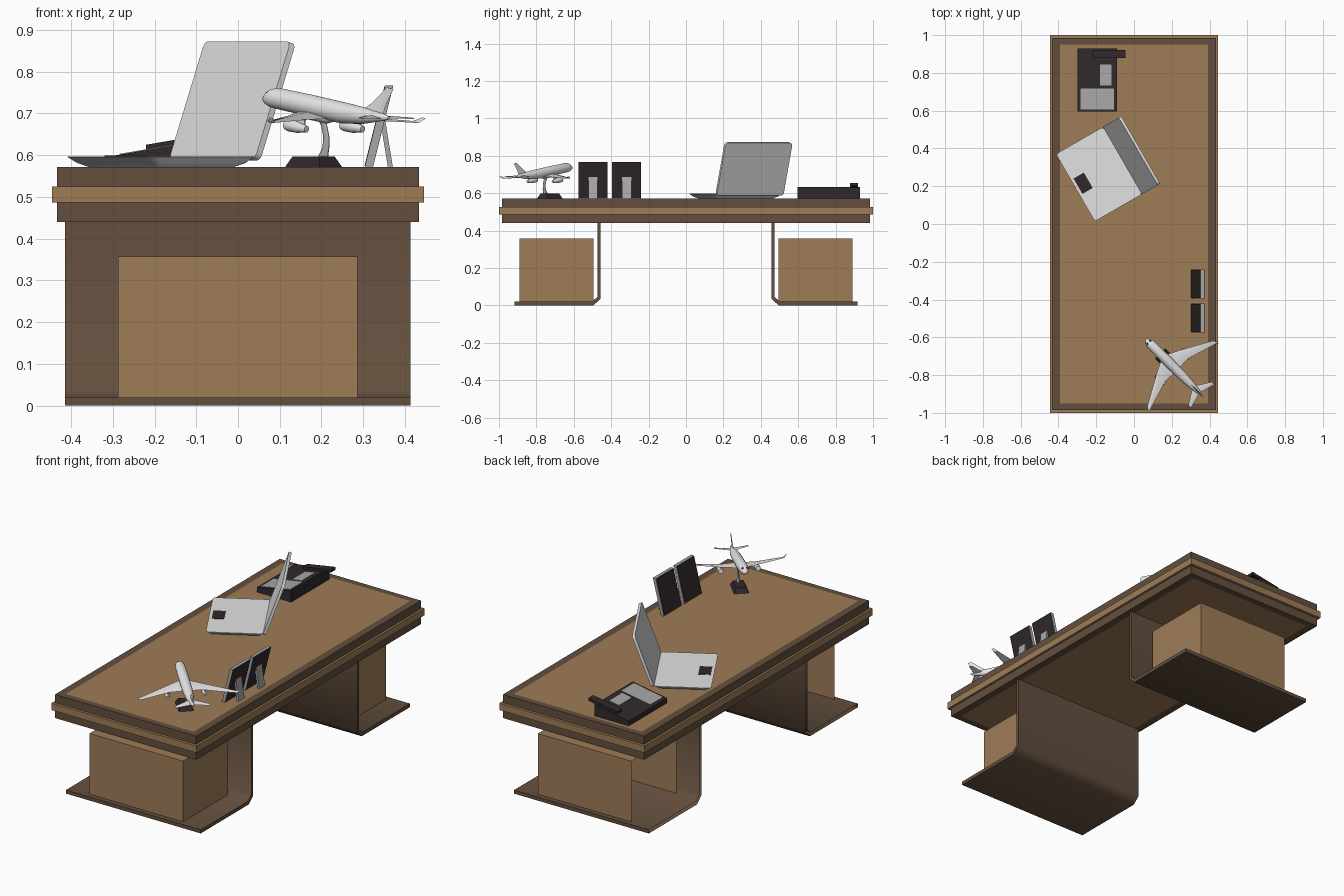
import bpy, bmesh, math
from mathutils import Matrix

if "Cube" in bpy.data.objects:
    bpy.data.objects.remove(bpy.data.objects["Cube"])


def material(name, r, g, b):
    m = bpy.data.materials.new(name)
    m.diffuse_color = [(c / 255) ** 2.2 for c in (r, g, b)] + [1]
    m.use_nodes = True
    m.node_tree.nodes["Principled BSDF"].inputs["Base Color"].default_value = m.diffuse_color
    return m


WOOD = material("light wood", 157, 123, 88)
DARK = material("dark wood", 99, 80, 64)
BLACK = material("black plastic", 52, 45, 48)
SILVER = material("silver", 226, 226, 226)
GREY = material("grey", 166, 166, 166)
WHITE = material("aircraft white", 230, 230, 230)
I = Matrix.Identity(4)


def finish(bm, name, mats, M=I, smooth=0, rule=None):
    """Turn a bmesh into an object; rule(centre) picks a material slot."""
    if len(bm.faces) > 4:
        bmesh.ops.recalc_face_normals(bm, faces=bm.faces)
    if rule:
        for f in bm.faces:
            f.material_index = rule(f.calc_center_median())
    bm.transform(M)
    if M.determinant() < 0:
        bmesh.ops.reverse_faces(bm, faces=bm.faces)
    me = bpy.data.meshes.new(name)
    bm.to_mesh(me)
    bm.free()
    for m in mats:
        me.materials.append(m)
    ob = bpy.data.objects.new(name, me)
    bpy.context.collection.objects.link(ob)
    if smooth:
        bpy.ops.object.select_all(action='DESELECT')
        ob.select_set(True)
        bpy.context.view_layer.objects.active = ob
        bpy.ops.object.shade_smooth_by_angle(angle=math.radians(smooth))
    return ob


def loft(name, rings, mat, M=I, smooth=0, rule=None, first_cap=True):
    """Skin a list of equal-length point rings and cap the ends."""
    bm = bmesh.new()
    vs = [[bm.verts.new(p) for p in r] for r in rings]
    n = len(rings[0])
    for a, b in zip(vs, vs[1:]):
        for i in range(n):
            j = (i + 1) % n
            bm.faces.new((a[i], a[j], b[j], b[i]))
    if first_cap:
        bm.faces.new(vs[0])
    bm.faces.new(vs[-1])
    return finish(bm, name, mat if isinstance(mat, list) else [mat], M, smooth, rule)


def rect(x, y, z):
    return [(x[0], y[0], z), (x[1], y[0], z), (x[1], y[1], z), (x[0], y[1], z)]


def box(name, x, y, z, mat, M=I):
    return loft(name, [rect(x, y, k) for k in z], mat, M)


def rounded(x, y, z, r, n=4):
    """Rounded rectangle ring at height z."""
    pts = []
    for q, (cx, cy) in enumerate([(x[1] - r, y[1] - r), (x[0] + r, y[1] - r),
                                  (x[0] + r, y[0] + r), (x[1] - r, y[0] + r)]):
        for k in range(n + 1):
            a = math.pi / 2 * (q + k / n)
            pts.append((cx + r * math.cos(a), cy + r * math.sin(a), z))
    return pts


# ---- desk top: one stepped shell, light band, light inlay above and below
steps = [(.392, .95, .44), (.433, .985, .44), (.433, .985, .487), (.445, 1, .487), (.445, 1, .525),
         (.433, .985, .525), (.433, .985, .571), (.392, .95, .571)]
loft("desk_top", [rect((-a, a), (-b, b), z) for a, b, z in steps], [DARK, WOOD],
     rule=lambda c: int(.486 < c.z < .526 or (abs(c.x) < .1 and abs(c.y) < .1)))

# ---- bent leg panels and pedestals, both open on the chair side
leg = [(.457, .44), (.457, .035), (.495, 0), (.917, 0), (.917, .02), (.503, .02), (.472, .045), (.472, .44)]
for side, tag in ((1, "back"), (-1, "front")):
    S = Matrix.Diagonal((1, side, 1, 1))
    loft(tag + "_leg", [[(x, y, z) for y, z in leg] for x in (-.414, .413)], DARK, S, 60, first_cap=False)
    bm = bmesh.new()
    foot = [(-.288, .494), (.286, .494), (.286, .89), (-.288, .89)]
    lo = [bm.verts.new((x, y, .02)) for x, y in foot]
    hi = [bm.verts.new((x, y, .357)) for x, y in foot]
    for i in range(3):
        bm.faces.new((lo[i], lo[i + 1], hi[i + 1], hi[i]))
    bm.faces.new(hi)
    finish(bm, tag + "_pedestal", [WOOD], S)

# ---- laptop: local x runs from front edge to hinge
L = Matrix.Translation((-.307, .194, 0)) @ Matrix.Rotation(math.radians(30), 4, 'Z')
loft("laptop_base", [rounded((.035, .25), (-.175, .175), .572, .015),
                     rounded((.015, .27), (-.193, .193), .581, .015),
                     rounded((-.004, .285), (-.206, .206), .595, .015),
                     rounded((-.004, .285), (-.206, .206), .597, .015)], SILVER, L, 40)
box("laptop_touchpad", (.012, .075), (-.047, .047), (.596, .599), BLACK, L)
tilt = L @ Matrix.Translation((.283, 0, .592)) @ Matrix.Rotation(math.radians(-70.7), 4, 'Y')
loft("laptop_screen", [rounded((0, .297), (-.206, .206), z, .016) for z in (-.015, 0)], SILVER, tilt, 40)


# ---- desk phone: wedge body, plates, handset
def wedge(name, x, y, lift, thick, mat):
    def ring(v):
        t = [.634 + (k + .09) * .17 + lift for k in x]
        b = [.571, .571] if thick is None else [k - thick for k in t]
        return [(x[0], v, b[0]), (x[1], v, b[1]), (x[1], v, t[1]), (x[0], v, t[0])]
    loft(name, [ring(v) for v in y], mat)


wedge("phone_body", (-.30, -.09), (.595, .93), 0, None, BLACK)
wedge("phone_keypad", (-.283, -.105), (.607, .717), .002, .004, GREY)
wedge("phone_display", (-.18, -.12), (.732, .845), .002, .004, GREY)
wedge("phone_handset", (-.22, -.045), (.878, .92), .013, .016, BLACK)

# ---- two picture frames leaning back on struts
for i, y in enumerate((-.4975, -.3175)):
    w = .0775
    slab = lambda a, b, h0, h1, ww: [rect((a + (h - .57) * .25, b + (h - .57) * .25), (y - ww, y + ww), h)
                                     for h in (h0, h1)]
    loft(f"frame_{i}", slab(.304, .322, .571, .767, w), GREY)
    loft(f"frame_front_{i}", slab(.302, .305, .574, .765, w - .003), BLACK)
    loft(f"frame_back_{i}", slab(.321, .323, .573, .766, w - .001), BLACK)
    loft(f"frame_strut_{i}", [rect((a, a + .012), (y - .025, y + .025), h)
                              for a, h in ((.359, .571), (.338, .70))], GREY)

# ---- model aircraft: local x is forward, nose at origin
P = Matrix.Translation((.063, -.611, .743)) @ Matrix.Rotation(math.radians(135), 4, 'Z')
A = P @ Matrix.Rotation(math.radians(-8.9), 4, 'Y')


def tube(name, stations, mat, M=A, y=0, n=20, rule=None):
    """Round body from (distance behind nose, radius, height) stations."""
    rings = [[(-s, y + r * math.cos(2 * math.pi * k / n), z + r * math.sin(2 * math.pi * k / n))
              for k in range(n)] for s, r, z in stations]
    return loft(name, rings, mat, M, 40, rule)


def foil(s0, s1, y, z, t):
    m = s0 + (s1 - s0) * .35
    return [(-s0, y, z), (-m, y, z + t), (-s1, y, z), (-m, y, z - t)]


tube("fuselage", [(0, .003, -.007), (.005, .010, -.006), (.014, .0165, -.004), (.026, .022, -.002),
                  (.045, .0255, 0), (.16, .0265, 0), (.27, .0258, 0), (.34, .020, .004),
                  (.40, .010, .010), (.425, .004, .012)], [WHITE, BLACK],
     rule=lambda c: int(.014 < -c.x < .026 and .007 < c.z < .015))
tube("belly_fairing", [(.13, .006, -.016), (.15, .018, -.016), (.22, .018, -.016), (.25, .006, -.016)], WHITE)
for sgn, tag in ((1, "left"), (-1, "right")):
    S = A @ Matrix.Diagonal((1, sgn, 1, 1))
    loft(tag + "_wing", [foil(.128, .238, 0, -.018, .007), foil(.172, .236, .085, -.022, .004),
                         foil(.262, .285, .245, -.022, .002), foil(.280, .294, .258, -.010, .001)], WHITE, S, 40)
    loft(tag + "_tailplane", [foil(.355, .405, 0, .008, .003), foil(.408, .428, .087, .010, .0015)], WHITE, S, 40)
    tube(tag + "_engine", [(.180, .0125, -.043), (.187, .0145, -.043), (.218, .014, -.043), (.248, .008, -.043)],
         WHITE, S, .095, 14)
    box(tag + "_engine_pylon", (-.24, -.192), (.093, .097), (-.034, -.021), WHITE, S)
fin = [(.335, .405, .018, .004), (.365, .41, .04, .0025), (.407, .43, .083, .0015)]
loft("tail_fin", [[(-a, 0, h), (-(a + b) / 2, t, h), (-b, 0, h), (-(a + b) / 2, -t, h)] for a, b, h, t in fin],
     WHITE, A, 40)

# ---- aircraft display stand: curved stem on a tapered foot
F = Matrix.Translation((.181, -.728, 0)) @ Matrix.Rotation(math.radians(135), 4, 'Z')
loft("stand_foot", [rect((-a, a), (-b, b), z) for a, b, z in ((.059, .038, .571), (.045, .026, .597))], BLACK, F)
stem = [(-.032, .015, .595), (-.042, .010, .62), (-.043, .009, .645), (-.036, .009, .67), (-.018, .011, .70)]
loft("stand_stem", [[(x + r * math.cos(k * math.pi / 5), .6 * r * math.sin(k * math.pi / 5), z) for k in range(10)]
                    for x, r, z in stem], GREY, F, 40)
